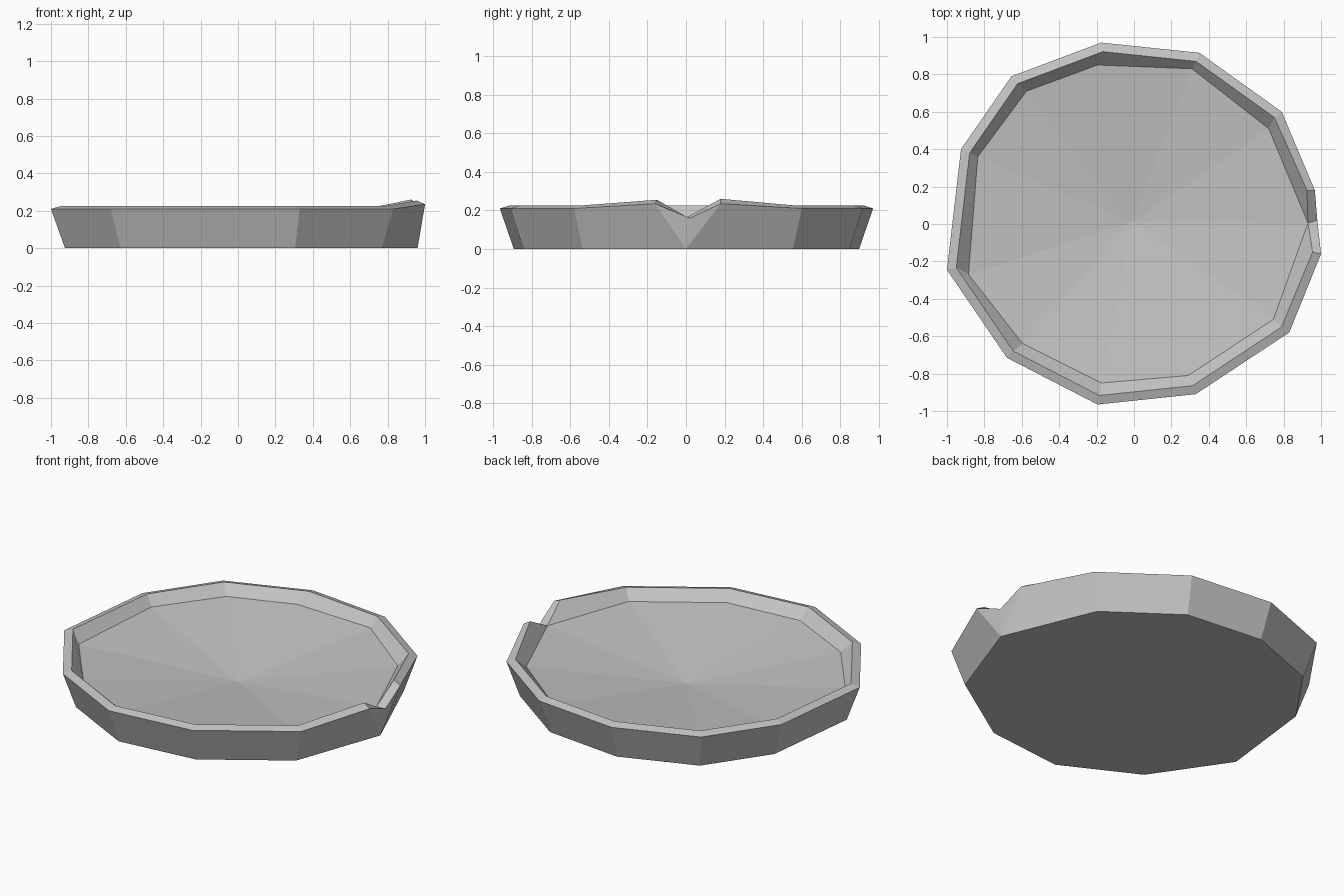
import bpy
import bmesh

cube = bpy.data.objects.get("Cube")
if cube:
    bpy.data.objects.remove(cube, do_unlink=True)

# Stone colour
stone = bpy.data.materials.new("grey stone")
stone.use_nodes = True
grey = (0.55, 0.55, 0.55, 1)
stone.diffuse_color = grey
stone.node_tree.nodes["Principled BSDF"].inputs["Base Color"].default_value = grey

# Uneven corners of the dish, counter-clockwise from the corner after the chip
rim_corners = [(.79, .6), (.35, .915), (-.175, .97), (-.655, .79), (-.925, .4),
               (-1, -.245), (-.68, -.715), (-.195, -.965), (.33, -.91), (.83, -.58)]
floor_corners = [(.72, .51), (.31, .83), (-.195, .85), (-.575, .71), (-.835, .36),
                 (-.885, -.27), (-.595, -.64), (-.175, -.85), (.29, -.81), (.745, -.51)]
base_scale, lip_scale = .925, .95
rim_height, lip_height, floor_height = .21, .225, .165

bm = bmesh.new()


def point(x, y, z):
    return bm.verts.new((x, y, z))


def column(base, rim, lip, floor):
    return base, rim, lip, floor


# Chipped corner: one base and one floor point shared by two peaks and a notch
chip_base = point(.96, 0, 0)
chip_floor = point(.93, .005, floor_height)
columns = [
    column(chip_base, point(1, -.16, .235), point(.955, -.15, .255), chip_floor),
    column(chip_base, point(.98, .02, .16), chip_floor, chip_floor),
    column(chip_base, point(.967, .18, .235), point(.925, .18, .26), chip_floor),
]

# Regular corners
for (x, y), (fx, fy) in zip(rim_corners, floor_corners):
    columns.append(column(
        point(x * base_scale, y * base_scale, 0),
        point(x, y, rim_height),
        point(x * lip_scale, y * lip_scale, lip_height),
        point(fx, fy, floor_height)))

# Outer wall, rim and inner wall between neighbouring columns
floor_centre = point(-.01, .01, .065)
for i, near in enumerate(columns):
    far = columns[(i + 1) % len(columns)]
    for low, high in zip(range(3), range(1, 4)):
        loop = (near[low], far[low], far[high], near[high])
        corners = list(dict.fromkeys(loop))
        if len(corners) > 2:
            bm.faces.new(corners)
    # Shallow sunken floor
    if near[3] != far[3]:
        bm.faces.new((near[3], far[3], floor_centre))

# Flat underside
underside = list(dict.fromkeys(c[0] for c in columns))
bm.faces.new(reversed(underside))
bmesh.ops.recalc_face_normals(bm, faces=bm.faces)

mesh = bpy.data.meshes.new("chipped_dish")
bm.to_mesh(mesh)
bm.free()
mesh.materials.append(stone)
dish = bpy.data.objects.new("chipped_dish", mesh)
bpy.context.collection.objects.link(dish)
